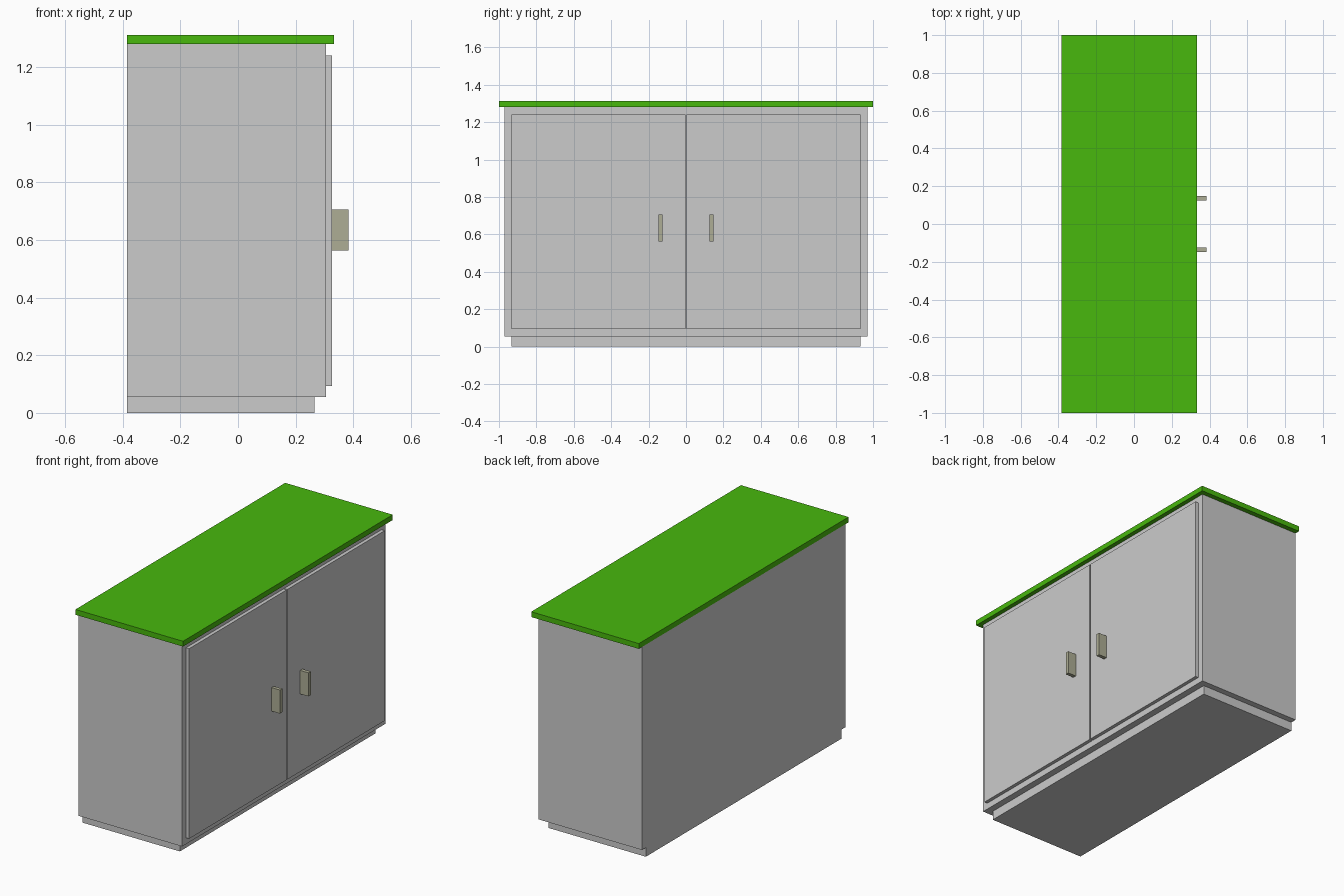
import bpy

if "Cube" in bpy.data.objects:
    bpy.data.objects.remove(bpy.data.objects["Cube"])


def material(name, color):
    m = bpy.data.materials.new(name)
    m.diffuse_color = color
    m.use_nodes = True
    m.node_tree.nodes["Principled BSDF"].inputs["Base Color"].default_value = m.diffuse_color
    return m


def box(name, x, y, z, mat=None):
    """Box spanning the given (min, max) ranges."""
    bpy.ops.mesh.primitive_cube_add(size=1, location=[sum(r) / 2 for r in (x, y, z)])
    ob = bpy.context.object
    ob.name = name
    ob.scale = [r[1] - r[0] for r in (x, y, z)]
    bpy.ops.object.transform_apply(location=False, rotation=False, scale=True)
    if mat:
        ob.data.materials.append(mat)
    return ob


green = material("green_top", (0.065, 0.48, 0.004, 1))
beige = material("beige_handle", (0.42, 0.42, 0.30, 1))

BACK = -0.385

# Recessed plinth, cabinet body and overhanging worktop, flush at the back
box("plinth", (BACK, 0.265), (-0.933, 0.933), (0, 0.055))
box("cabinet_body", (BACK, 0.306), (-0.97, 0.97), (0.055, 1.28))
box("worktop", (BACK, 0.333), (-1, 1), (1.28, 1.312), green)

# Pair of doors with a narrow gap, each with a blade handle near the middle
for side, s in (("left", -1), ("right", 1)):
    box(f"{side}_door", (0.306, 0.327), sorted((s * 0.003, s * 0.933)), (0.093, 1.24))
    box(f"{side}_handle", (0.327, 0.383), sorted((s * 0.125, s * 0.147)), (0.563, 0.705), beige)
